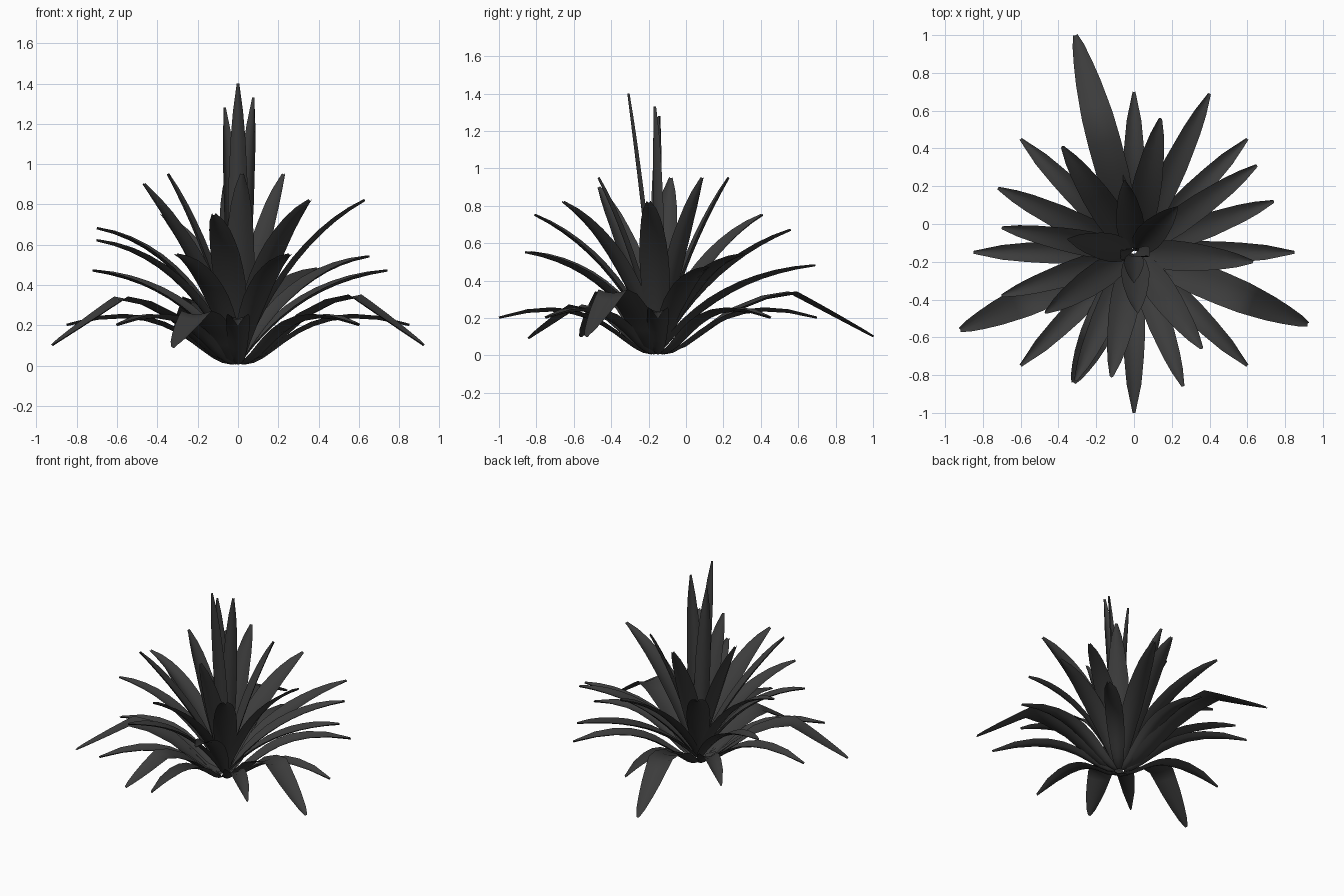
import bpy, bmesh, math
from mathutils import Vector

if "Cube" in bpy.data.objects:
    bpy.data.objects.remove(bpy.data.objects["Cube"])

# One charcoal material for the whole plant
mat = bpy.data.materials.new("charcoal leaf")
mat.use_nodes = True
colour = (0.045, 0.045, 0.045, 1)
mat.diffuse_color = colour
mat.node_tree.nodes["Principled BSDF"].inputs["Base Color"].default_value = colour

CENTRE = Vector((0, -0.15, 0))
STEPS, COLS = 10, 4
WIDTHS = [(0, .45), (.2, .8), (.4, 1), (.6, .95), (.8, .7), (.94, .38), (1, .12)]


def interp(table, t):
    for (a, u), (b, v) in zip(table, table[1:]):
        if t <= b:
            return u + (v - u) * (t - a) / (b - a)
    return table[-1][1]


def bezier(*points):
    """Smooth arc through the (radius, height) control points."""
    path = []
    for i in range(STEPS + 1):
        ctrl = [Vector(p) for p in points]
        while len(ctrl) > 1:
            ctrl = [a.lerp(b, i / STEPS) for a, b in zip(ctrl, ctrl[1:])]
        path.append(ctrl[0])
    return path


def droop(reach, height, peak):
    """Rising arc with a fold, then a straight hanging end."""
    rise = [(0, .04), (.1, .15), (.2, .4), (.33, .72), (.48, .93), (.6, 1)]
    path = [Vector((.03 + reach * r, peak * z)) for r, z in rise]
    last, tip = path[-1], Vector((reach, height))
    return path + [last.lerp(tip, s) for s in (.15, .4, .65, .87, 1)]


def leaf(name, tip, path, half_width, fold, twist=0):
    """Channelled blade swept along a path in the vertical plane through the tip."""
    out = (Vector((tip[0], tip[1], 0)) - CENTRE).normalized()
    across = Vector((-out.y, out.x, 0))
    lengths = [0]
    for a, b in zip(path, path[1:]):
        lengths.append(lengths[-1] + (b - a).length)
    bm = bmesh.new()
    rows = []
    for i, p in enumerate(path):
        d = (path[min(i + 1, len(path) - 1)] - path[max(i - 1, 0)]).normalized()
        normal = Vector((0, 0, d.x)) - out * d.y
        side = across * math.cos(twist) + normal * math.sin(twist)
        up = normal * math.cos(twist) - across * math.sin(twist)
        w = half_width * interp(WIDTHS, lengths[i] / lengths[-1])
        depth = fold * (.4 + .6 * w / half_width)
        mid = CENTRE + out * p.x + Vector((0, 0, p.y))
        cols = [2 * j / COLS - 1 for j in range(COLS + 1)]
        rows.append([bm.verts.new(mid + side * w * s + up * depth * (s * s - .3)) for s in cols])
    for a, b in zip(rows, rows[1:]):
        for j in range(COLS):
            bm.faces.new((a[j], b[j], b[j + 1], a[j + 1]))
    mesh = bpy.data.meshes.new(name)
    bm.to_mesh(mesh)
    bm.free()
    mesh.materials.append(mat)
    for f in mesh.polygons:
        f.use_smooth = True
    bpy.context.collection.objects.link(bpy.data.objects.new(name, mesh))


def reach(tip):
    return math.hypot(tip[0] - CENTRE.x, tip[1] - CENTRE.y)


# Leaf tips (x, y, z) by layer, from the ground up
drooping = [(-.31, 1, .1, .33), (.92, -.53, .1, .34), (-.92, -.56, .1, .33), (-.32, -.84, .09, .26)]
low = [(0, -1, .2), (0, .7, .2)] + [(s * x, y, .2) for s in (-1, 1)
                                   for x, y in ((.6, -.75), (.85, -.15), (.6, .45))]
middle = [(.4, .69, .48), (.65, .31, .54), (.74, .12, .47), (-.72, .19, .47),
          (.26, -.86, .55), (-.31, -.83, .55), (-.7, -.38, .62), (-.7, -.02, .68)]
upper = [(.14, .56, .67), (-.38, .41, .75), (-.12, -.81, .75), (.36, -.66, .82), (.63, -.2, .82)]
upright = [(-.47, -.47, .9), (.02, -.47, .95), (-.35, -.08, .95), (.23, .09, .95), (-.05, .23, .95)]
heart = [(0, -.31, 1.4, 0), (.08, -.17, 1.33, -45), (-.07, -.14, 1.28, -45)]

for n, t in enumerate(drooping, 1):
    leaf(f"drooping_leaf_{n}", t, droop(reach(t), t[2], t[3]), .09, .02)

# Low leaves leave the ground flat, then arch over
for n, t in enumerate(low, 1):
    r = reach(t)
    path = bezier((.03, .01), (.23 * r, .01), (.35 * r, .36), (r, t[2]))
    leaf(f"low_leaf_{n}", t, path, .06, .025)

# layer: tips, root height, bend, half width, fold depth
layers = {"middle_leaf": (middle, .03, .88, .068, .024),
          "upper_leaf": (upper, .05, .75, .08, .025),
          "upright_leaf": (upright, .08, .6, .075, .025)}
for name, (tips, root, bend, width, fold) in layers.items():
    for n, t in enumerate(tips, 1):
        r = reach(t)
        path = bezier((.02, root), (.4 * r, bend * t[2]), (r, t[2]))
        leaf(f"{name}_{n}", t, path, width, fold)

# Tall blades at the heart
for n, t in enumerate(heart, 1):
    r = reach(t)
    path = bezier((.005, .06), (.4 * r, .5 * t[2]), (r, t[2]))
    leaf(f"heart_leaf_{n}", t, path, .052, .025, math.radians(t[3]))
